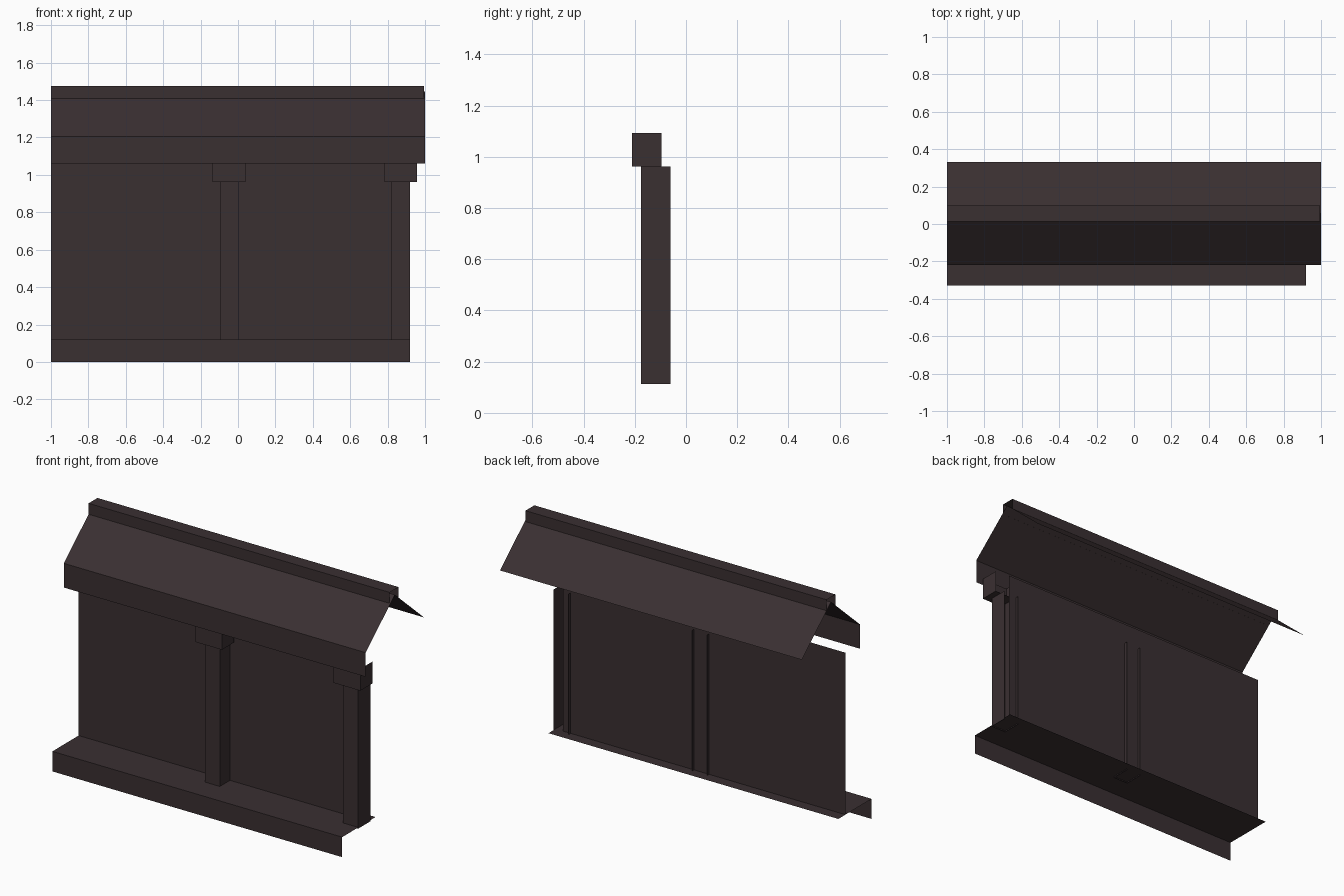
import bpy, bmesh

if "Cube" in bpy.data.objects:
    bpy.data.objects.remove(bpy.data.objects["Cube"])

mat = bpy.data.materials.new("dark brown wood")
mat.diffuse_color = (0.042, 0.029, 0.031, 1)
mat.use_nodes = True
mat.node_tree.nodes["Principled BSDF"].inputs["Base Color"].default_value = mat.diffuse_color


def finish(name, bm):
    mesh = bpy.data.meshes.new(name)
    bm.to_mesh(mesh)
    bm.free()
    mesh.materials.append(mat)
    obj = bpy.data.objects.new(name, mesh)
    bpy.context.collection.objects.link(obj)
    return obj


def sheet(name, profile, x0, x1):
    """Open strip: a (y, z) profile running front to back, swept along x."""
    bm = bmesh.new()
    a = [bm.verts.new((x0, y, z)) for y, z in profile]
    b = [bm.verts.new((x1, y, z)) for y, z in profile]
    for i in range(len(profile) - 1):
        bm.faces.new((a[i], b[i], b[i + 1], a[i + 1]))
    return finish(name, bm)


def open_box(name, x0, x1, y0, y1, z0, z1, bottom=False):
    """Box with front and two sides, open at the back."""
    bm = bmesh.new()
    plan = [(x0, y1), (x0, y0), (x1, y0), (x1, y1)]
    lo = [bm.verts.new((x, y, z0)) for x, y in plan]
    hi = [bm.verts.new((x, y, z1)) for x, y in plan]
    for i in range(3):
        bm.faces.new((lo[i], lo[i + 1], hi[i + 1], hi[i]))
    if bottom:
        bm.faces.new(lo[::-1])
    return finish(name, bm)


# Base ledge and wall panel
sheet("base_ledge", [(-0.328, 0), (-0.328, 0.12), (-0.013, 0.12)], -1, 0.92)
sheet("wall_panel", [(-0.08, 0.12), (-0.08, 1.09)], -1, 0.87)

# Posts with caps
for label, x in (("middle", -0.047), ("end", 0.87)):
    open_box(label + "_post", x - 0.05, x + 0.05, -0.176, -0.061, 0.113, 0.962)
    open_box(label + "_post_cap", x - 0.088, x + 0.088, -0.211, -0.095, 0.962, 1.093, True)

# Roof: fascia, front slope, back slope
sheet("roof", [(-0.22, 1.06), (-0.22, 1.205), (0.056, 1.446), (0.332, 1.205)], -1, 1)

# Ridge beam, open underneath
sheet("ridge_beam", [(0.014, 1.409), (0.014, 1.475), (0.098, 1.475), (0.098, 1.409)], -1, 0.995)
